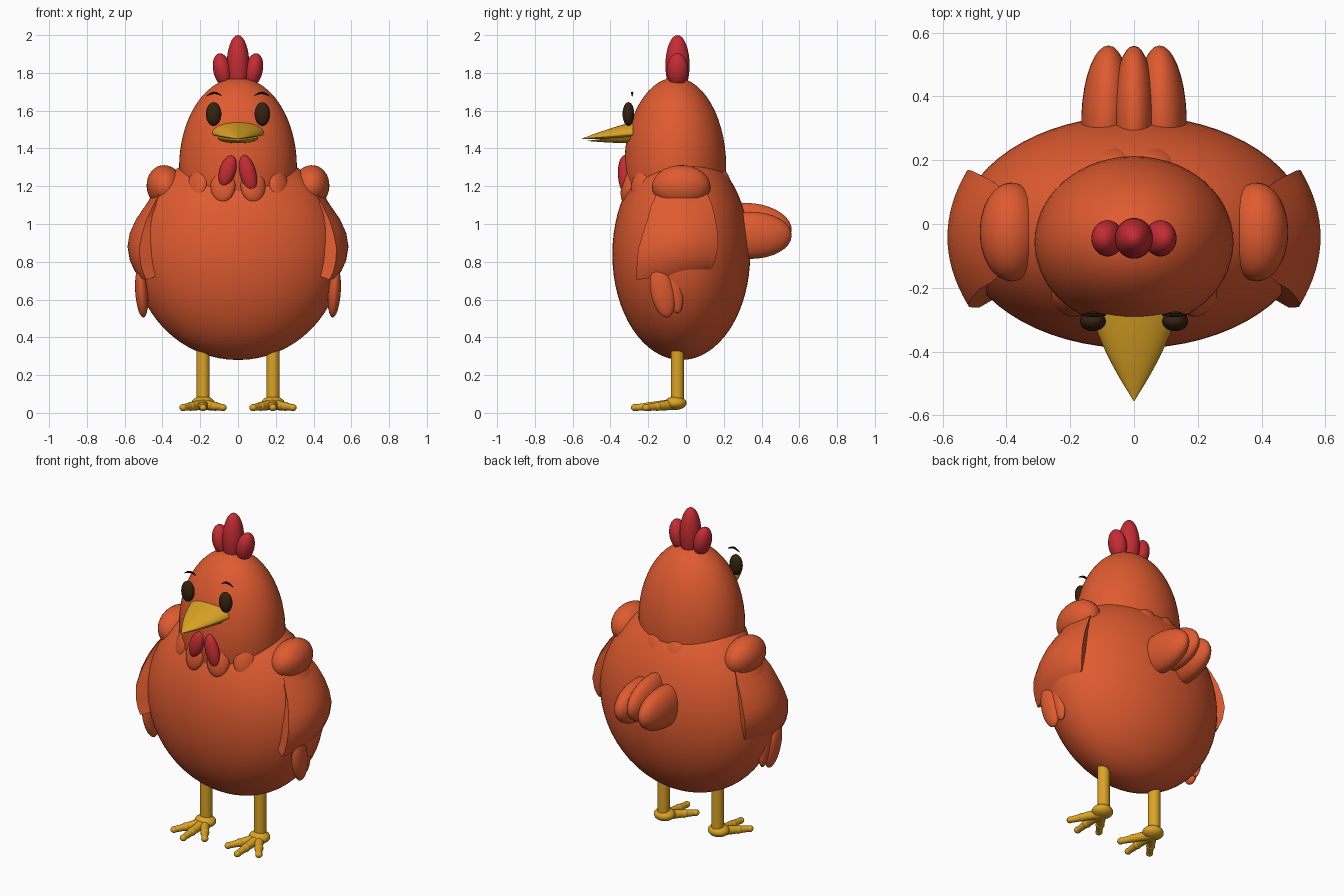
import bpy, bmesh, math
from mathutils import Vector, Matrix, Euler

if "Cube" in bpy.data.objects:
    bpy.data.objects.remove(bpy.data.objects["Cube"])


def material(name, rgb):
    m = bpy.data.materials.new(name)
    m.diffuse_color = (*rgb, 1)
    m.use_nodes = True
    m.node_tree.nodes["Principled BSDF"].inputs["Base Color"].default_value = m.diffuse_color
    return m


ORANGE = material("feather orange", (0.74, 0.105, 0.03))
RED = material("comb red", (0.55, 0.025, 0.033))
YELLOW = material("beak yellow", (0.71, 0.37, 0.018))
BROWN = material("eye brown", (0.035, 0.016, 0.005))
BLACK = material("brow black", (0.012, 0.008, 0.006))


def finish(bm, name, mat, angle=40):
    bmesh.ops.recalc_face_normals(bm, faces=bm.faces)
    me = bpy.data.meshes.new(name)
    bm.to_mesh(me)
    bm.free()
    me.materials.append(mat)
    ob = bpy.data.objects.new(name, me)
    bpy.context.collection.objects.link(ob)
    bpy.ops.object.select_all(action='DESELECT')
    ob.select_set(True)
    bpy.context.view_layer.objects.active = ob
    bpy.ops.object.shade_smooth_by_angle(angle=math.radians(angle))
    return ob


def ellipsoid(name, loc, radii, mat, rot=(0, 0, 0), seg=32):
    bm = bmesh.new()
    bmesh.ops.create_uvsphere(bm, u_segments=seg, v_segments=seg // 2, radius=1)
    turn = Euler([math.radians(a) for a in rot]).to_matrix().to_4x4()
    bm.transform(Matrix.Translation(loc) @ turn @ Matrix.Diagonal((*radii, 1)))
    return finish(bm, name, mat)


def rod(name, a, b, r1, r2, mat, seg=20):
    a, b = Vector(a), Vector(b)
    bm = bmesh.new()
    bmesh.ops.create_cone(bm, cap_ends=True, segments=seg, radius1=r1, radius2=r2,
                          depth=(b - a).length)
    turn = (b - a).to_track_quat('Z', 'Y').to_matrix().to_4x4()
    bm.transform(Matrix.Translation((a + b) / 2) @ turn)
    return finish(bm, name, mat)


def loft(name, rings, mat, angle=40):
    bm = bmesh.new()
    rows = [[bm.verts.new(p) for p in ring] for ring in rings]
    n = len(rows[0])
    for r, s in zip(rows, rows[1:]):
        for i in range(n):
            j = (i + 1) % n
            bm.faces.new((r[i], r[j], s[j], s[i]))
    bm.faces.new(rows[0])
    bm.faces.new(rows[-1])
    return finish(bm, name, mat, angle)


# Body and head
ellipsoid("body", (0, -0.025, 0.84), (0.55, 0.365, 0.56), ORANGE, seg=64)
ellipsoid("head", (0, -0.057, 1.3), (0.312, 0.27, 0.475), ORANGE, seg=56)

# Ring of collar feathers lying on the shoulders
for i in range(12):
    a = 2 * math.pi * (i + 0.5) / 12
    c, s = math.cos(a), math.sin(a)
    loc = (0.305 * c, -0.05 + 0.262 * s, 1.205)
    ellipsoid("collar_feather", loc, (0.035, 0.068, 0.095), ORANGE,
              (0, -14, math.degrees(a)), 24)

# Comb
ellipsoid("comb_middle", (0, -0.045, 1.84), (0.06, 0.064, 0.16), RED)
for s in (-1, 1):
    ellipsoid("comb_side", (0.083 * s, -0.045, 1.815), (0.048, 0.057, 0.09), RED, (0, 12 * s, 0))

# Wattles
ellipsoid("wattle_left", (-0.055, -0.325, 1.28), (0.043, 0.035, 0.085), RED, (0, 17, 0))
ellipsoid("wattle_right", (0.053, -0.325, 1.267), (0.043, 0.035, 0.1), RED, (0, -14, 0))


# Beak, two tapering halves
def beak(name, base_z, tip, rx, up, down):
    rings = []
    for k in range(13):
        t = k / 12
        f = max(0.01, (1 - t) * (1 + 0.35 * t))
        y = -0.28 + (tip[0] + 0.28) * t
        z = base_z + (tip[1] - base_z) * t
        ring = []
        for i in range(32):
            a = 2 * math.pi * i / 32
            h = up if math.sin(a) > 0 else down
            ring.append((rx * f * math.cos(a), y, z + h * f * math.sin(a)))
        rings.append(ring)
    loft(name, rings, YELLOW, 50)


beak("upper_beak", 1.478, (-0.555, 1.45), 0.137, 0.062, 0.022)
beak("lower_beak", 1.457, (-0.525, 1.44), 0.112, 0.012, 0.03)

for s in (-1, 1):
    # Eye and arched brow
    ellipsoid("eye", (0.129 * s, -0.305, 1.582), (0.041, 0.031, 0.063), BROWN)
    rings = []
    for k in range(9):
        t = k / 8
        x, z = 0.088 + 0.078 * t, 1.672 + 0.022 * math.sin(math.pi * (0.12 + 0.8 * t))
        r = 0.0025 + 0.004 * math.sin(math.pi * t)
        rings.append([(s * x, -0.285 + r * math.cos(a * math.pi / 4),
                       z + r * math.sin(a * math.pi / 4)) for a in range(8)])
    loft("brow", rings, BLACK)

    # Shoulder
    ellipsoid("shoulder", (0.385 * s, -0.025, 1.197), (0.098, 0.155, 0.115), ORANGE, (0, 12 * s, 0))

    # Wing: bulging outer face, sides narrowing toward the body
    # columns: height, front, back, middle x, edge x
    rows = [(1.17, -0.15, 0.11, 0.43, 0.41), (1.10, -0.185, 0.138, 0.49, 0.45),
            (1.03, -0.205, 0.155, 0.54, 0.485), (0.96, -0.23, 0.167, 0.573, 0.508),
            (0.89, -0.252, 0.17, 0.585, 0.522), (0.82, -0.26, 0.158, 0.573, 0.517),
            (0.77, -0.262, 0.14, 0.55, 0.503), (0.735, -0.262, 0.09, 0.525, 0.485)]
    rings = []
    for z, y0, y1, xc, xe in rows:
        ring = []
        for i in range(17):
            u = i / 16
            drop = 0.03 * (1 - u) * (1.17 - z) / 0.44
            ring.append((s * (xc - (xc - xe) * (2 * u - 1) ** 2), y0 + (y1 - y0) * u, z - drop))
        mid, half = (y0 + y1) / 2, (y1 - y0) * 0.36
        ring += [(s * 0.4, mid + half, z), (s * 0.4, mid - half, z)]
        rings.append(ring)
    loft("wing", rings, ORANGE, 45)

    # Wing tip feathers
    ellipsoid("wing_tip_feather", (0.51 * s, -0.125, 0.64), (0.034, 0.062, 0.138), ORANGE,
              (12, 4 * s, 0))
    ellipsoid("wing_tip_small", (0.5 * s, -0.065, 0.65), (0.026, 0.045, 0.125), ORANGE,
              (10, 4 * s, 0))

    # Outer tail feathers
    ellipsoid("tail_side", (0.087 * s, 0.34, 0.94), (0.078, 0.22, 0.125), ORANGE, (0, 0, 2 * s))

    # Leg, foot and toes
    x = 0.185 * s
    rod("leg", (x, -0.045, 0.05), (x, -0.045, 0.34), 0.035, 0.035, YELLOW)
    ellipsoid("foot", (x, -0.055, 0.052), (0.062, 0.058, 0.036), YELLOW)
    for dx, dy in ((-0.105, -0.15), (0, -0.21), (0.105, -0.15)):
        a, b = Vector((x, -0.06, 0.045)), Vector((x + dx, -0.06 + dy, 0.028))
        knuckle = a.lerp(b, 0.62)
        rod("toe", a, b, 0.03, 0.017, YELLOW)
        ellipsoid("toe_knuckle", knuckle, (0.026, 0.026, 0.024), YELLOW, seg=16)
        ellipsoid("toe_tip", b, (0.02, 0.022, 0.019), YELLOW, seg=16)

# Middle tail feather
ellipsoid("tail_middle", (0, 0.345, 0.985), (0.066, 0.215, 0.125), ORANGE, (-6, 0, 0))
